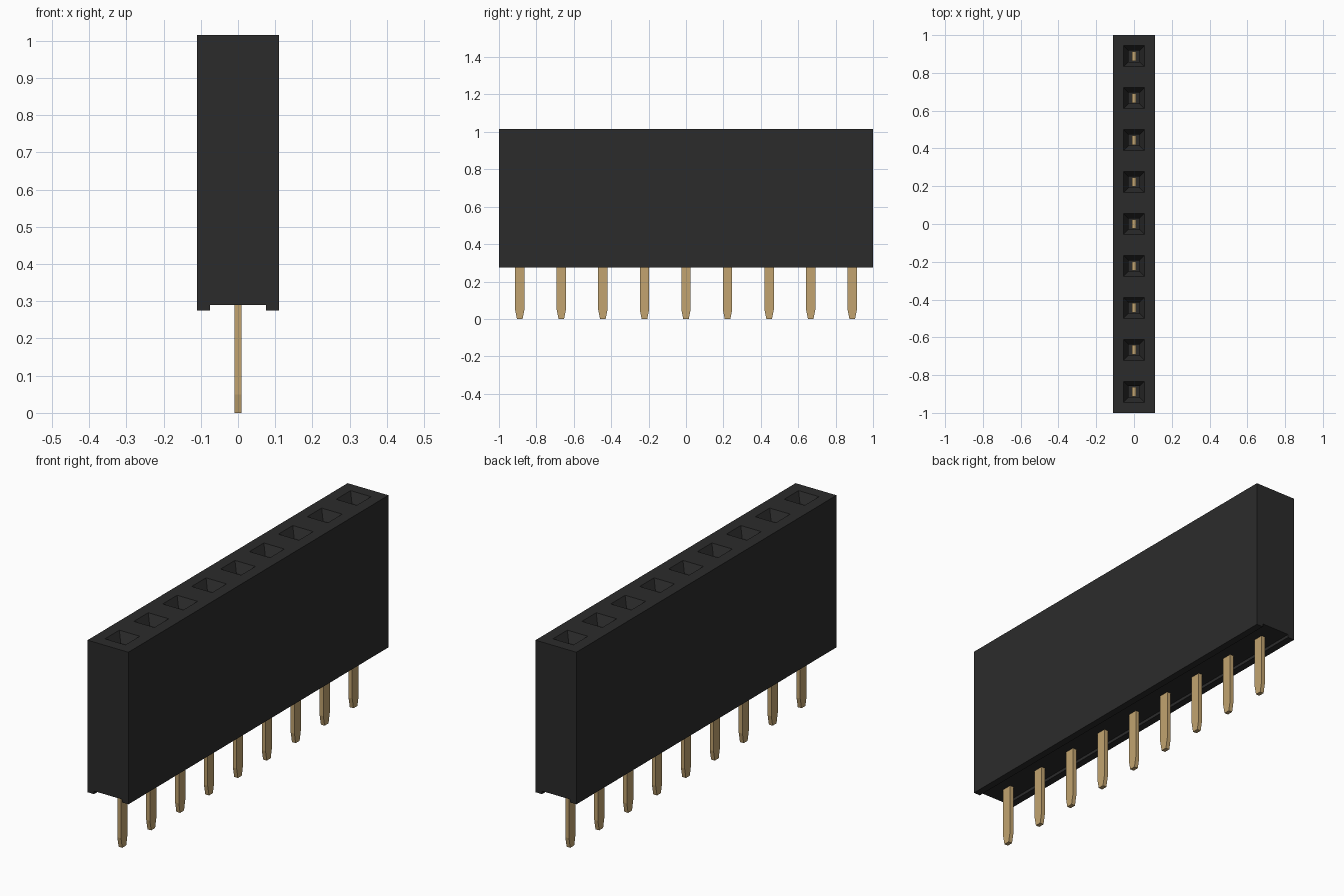
import bpy, bmesh

if "Cube" in bpy.data.objects:
    bpy.data.objects.remove(bpy.data.objects["Cube"])

PITCH = 2 / 9
TOP, BOTTOM = 1.015, 0.275
POSITIONS = [(i - 4) * PITCH for i in range(9)]


def material(name, color):
    m = bpy.data.materials.new(name)
    m.diffuse_color = (*color, 1)
    m.use_nodes = True
    m.node_tree.nodes["Principled BSDF"].inputs["Base Color"].default_value = m.diffuse_color
    return m


def make_object(name, bm, mat=None):
    bmesh.ops.recalc_face_normals(bm, faces=bm.faces)
    mesh = bpy.data.meshes.new(name)
    bm.to_mesh(mesh)
    bm.free()
    ob = bpy.data.objects.new(name, mesh)
    bpy.context.collection.objects.link(ob)
    if mat:
        mesh.materials.append(mat)
    return ob


def extrude_profile(bm, points, offset):
    face = bm.faces.new([bm.verts.new(p) for p in points])
    ext = bmesh.ops.extrude_face_region(bm, geom=[face])
    verts = [v for v in ext["geom"] if isinstance(v, bmesh.types.BMVert)]
    bmesh.ops.translate(bm, verts=verts, vec=offset)


def add_square_loft(bm, y, levels):
    """Square sections (half size, z) joined into a closed funnel."""
    rings = [[bm.verts.new((sx * h, y + sy * h, z))
              for sx, sy in ((-1, -1), (1, -1), (1, 1), (-1, 1))]
             for h, z in levels]
    for a, b in zip(rings, rings[1:]):
        for i in range(4):
            j = (i + 1) % 4
            bm.faces.new((a[i], a[j], b[j], b[i]))
    bm.faces.new(rings[0])
    bm.faces.new(rings[-1])


black = material("black_plastic", (0.024, 0.024, 0.024))
gold = material("gold_metal", (0.54, 0.37, 0.16))

# Housing: block with a shallow groove along the underside
half = [(0.11, TOP), (0.11, BOTTOM), (0.075, BOTTOM), (0.075, 0.29)]
outline = half + [(-x, z) for x, z in reversed(half)]
bm = bmesh.new()
extrude_profile(bm, [(x, -1, z) for x, z in outline], (0, 2, 0))
housing = make_object("housing", bm, black)

# Tapered socket openings with narrow shafts below
bm = bmesh.new()
slope = (0.055 - 0.03) / 0.045
for y in POSITIONS:
    add_square_loft(bm, y, [(0.055 + slope * 0.02, TOP + 0.02),
                            (0.03, TOP - 0.045), (0.03, 0.45)])
cutter = make_object("socket_cutter", bm, black)
cutter.hide_render = True
cutter.hide_viewport = True
cutter.display_type = 'WIRE'
cut = housing.modifiers.new("sockets", 'BOOLEAN')
cut.operation = 'DIFFERENCE'
cut.solver = 'EXACT'
cut.object = cutter

# Flat contact pins with tapered tips, rising into the shafts
for n, y in enumerate(POSITIONS, 1):
    side = [(0.025, 0.56), (0.025, 0.05), (0.015, 0.0)]
    outline = side + [(-w, z) for w, z in reversed(side)]
    bm = bmesh.new()
    extrude_profile(bm, [(-0.01, y + w, z) for w, z in outline], (0.02, 0, 0))
    make_object(f"contact_pin_{n}", bm, gold)
